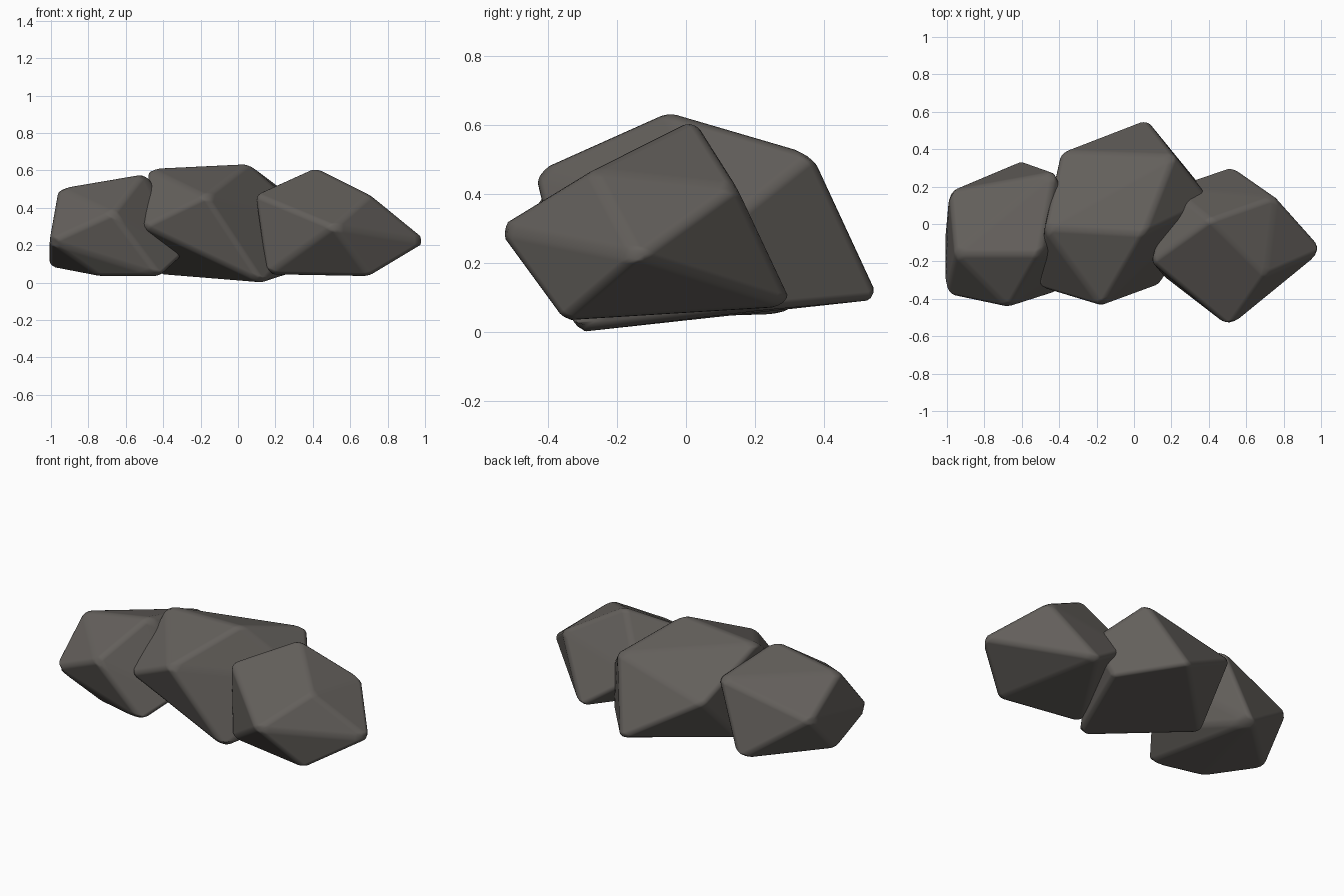
import bpy, bmesh
from mathutils import Vector

if "Cube" in bpy.data.objects:
    bpy.data.objects.remove(bpy.data.objects["Cube"])

stone = bpy.data.materials.new("dark_stone")
stone.diffuse_color = (0.125, 0.115, 0.105, 1)
stone.use_nodes = True
stone.node_tree.nodes["Principled BSDF"].inputs["Base Color"].default_value = stone.diffuse_color


def rock(name, corners, grow=1.025):
    """Faceted boulder: hull of its corners with softly rounded edges."""
    pts = [Vector(c) for c in corners]
    mid = sum(pts, Vector()) / len(pts)
    bm = bmesh.new()
    for p in pts:
        q = mid + (p - mid) * grow
        bm.verts.new((q.x, q.y, q.z))
    res = bmesh.ops.convex_hull(bm, input=bm.verts)
    junk = set(res["geom_interior"]) | set(res["geom_unused"])
    bmesh.ops.delete(bm, geom=[g for g in junk if isinstance(g, bmesh.types.BMVert)], context='VERTS')
    bmesh.ops.dissolve_limit(bm, angle_limit=0.06, verts=bm.verts, edges=bm.edges)
    bmesh.ops.recalc_face_normals(bm, faces=bm.faces)
    for f in bm.faces:
        f.smooth = True
    mesh = bpy.data.meshes.new(name)
    bm.to_mesh(mesh)
    bm.free()
    mesh.materials.append(stone)
    ob = bpy.data.objects.new(name, mesh)
    bpy.context.collection.objects.link(ob)
    # Rounded edges with flat faces between them
    bev = ob.modifiers.new("rounded_edges", 'BEVEL')
    bev.width = 0.025
    bev.segments = 3
    bev.limit_method = 'NONE'
    bev.harden_normals = True
    return ob


# Left boulder
rock("left_rock", [
    (-0.95, -0.16, 0.50), (-0.51, -0.16, 0.575), (-0.67, -0.44, 0.37),
    (-1.0, -0.37, 0.22), (-0.98, 0.17, 0.33), (-0.43, 0.27, 0.49),
    (-0.60, 0.33, 0.06), (-1.0, -0.05, 0.09), (-0.74, -0.28, 0.04),
    (-0.42, -0.36, 0.04), (-0.30, -0.20, 0.15), (-0.30, 0.0, 0.35)])

# Middle boulder
rock("middle_rock", [
    (0.05, -0.05, 0.63), (-0.47, -0.02, 0.605), (-0.17, -0.43, 0.46),
    (-0.50, -0.33, 0.30), (0.21, 0.36, 0.51), (-0.38, 0.38, 0.36),
    (0.06, 0.55, 0.10), (0.33, 0.22, 0.07), (0.40, 0.12, 0.32),
    (0.13, -0.32, 0.005), (-0.42, 0.08, 0.05)])

# Right boulder
rock("right_rock", [
    (1.0, -0.14, 0.22), (0.51, -0.54, 0.30), (0.41, 0.02, 0.61),
    (0.75, 0.14, 0.42), (0.70, -0.27, 0.465), (0.70, -0.35, 0.04),
    (0.16, -0.27, 0.05), (0.10, -0.20, 0.47), (0.52, 0.30, 0.08),
    (0.20, 0.19, 0.30)])
